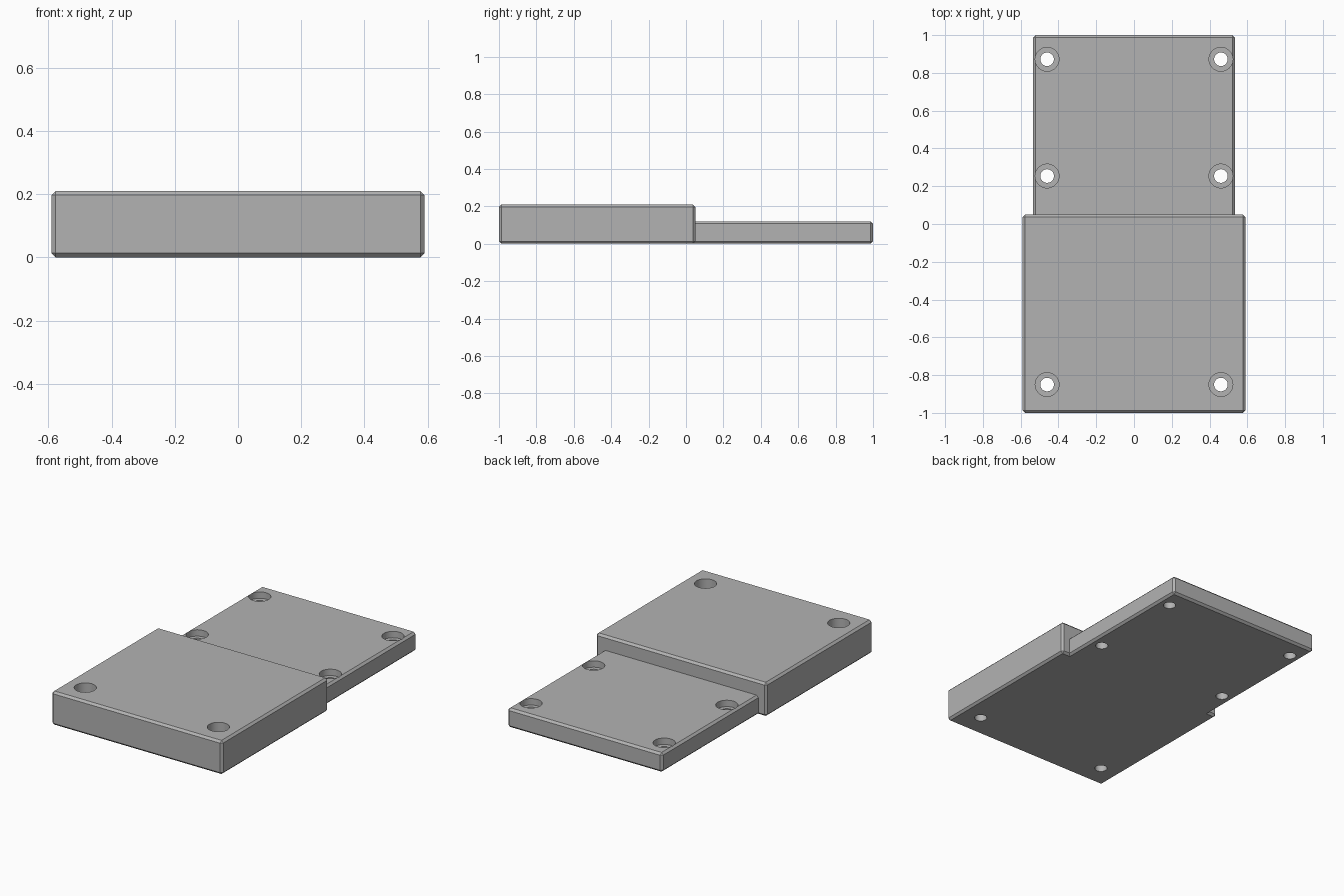
import bpy
import bmesh
from mathutils import Matrix

default = bpy.data.objects.get("Cube")
if default:
    bpy.data.objects.remove(default, do_unlink=True)

CHAMFER = 0.013
LEDGE_Z = 0.08          # height of the screw head seats
SCREW_X = 0.46
SCREW_Y = (-0.85, 0.254, 0.872)

grey = bpy.data.materials.new("mid_grey")
grey.use_nodes = True
colour = (0.45, 0.45, 0.45, 1)
grey.diffuse_color = colour
grey.node_tree.nodes["Principled BSDF"].inputs["Base Color"].default_value = colour


def add_object(name, bm):
    mesh = bpy.data.meshes.new(name)
    bm.to_mesh(mesh)
    bm.free()
    mesh.materials.append(grey)
    obj = bpy.data.objects.new(name, mesh)
    bpy.context.collection.objects.link(obj)
    return obj


def chamfered_block(name, half_width, y0, y1, height):
    bm = bmesh.new()
    place = (Matrix.Translation((0, (y0 + y1) / 2, height / 2))
             @ Matrix.Diagonal((2 * half_width, y1 - y0, height, 1)))
    bmesh.ops.create_cube(bm, size=1, matrix=place)
    bmesh.ops.bevel(bm, geom=bm.edges[:], offset=CHAMFER, segments=1, affect='EDGES')
    return add_object(name, bm)


def hole_cutters(name, radius, z0, z1):
    bm = bmesh.new()
    for y in SCREW_Y:
        for x in (-SCREW_X, SCREW_X):
            bmesh.ops.create_cone(bm, cap_ends=True, segments=48,
                                  radius1=radius, radius2=radius, depth=z1 - z0,
                                  matrix=Matrix.Translation((x, y, (z0 + z1) / 2)))
    return add_object(name, bm)


def apply_boolean(target, tool, operation):
    mod = target.modifiers.new(tool.name, 'BOOLEAN')
    mod.operation = operation
    mod.solver = 'EXACT'
    mod.object = tool
    bpy.context.view_layer.objects.active = target
    bpy.ops.object.modifier_apply(modifier=mod.name)
    bpy.data.objects.remove(tool, do_unlink=True)


# Thick front block joined to the thinner, narrower rear plate
body = chamfered_block("stepped_mounting_plate", 0.59, -1, 0.05, 0.21)
rear = chamfered_block("rear_plate", 0.535, -0.1, 1, 0.12)
apply_boolean(body, rear, 'UNION')

# Counterbored screw holes
apply_boolean(body, hole_cutters("screw_head_seats", 0.063, LEDGE_Z, 0.4), 'DIFFERENCE')
apply_boolean(body, hole_cutters("screw_holes", 0.036, -0.1, 0.5), 'DIFFERENCE')

bpy.ops.object.select_all(action='DESELECT')
body.select_set(True)
bpy.context.view_layer.objects.active = body
bpy.ops.object.shade_smooth_by_angle(angle=0.5)
